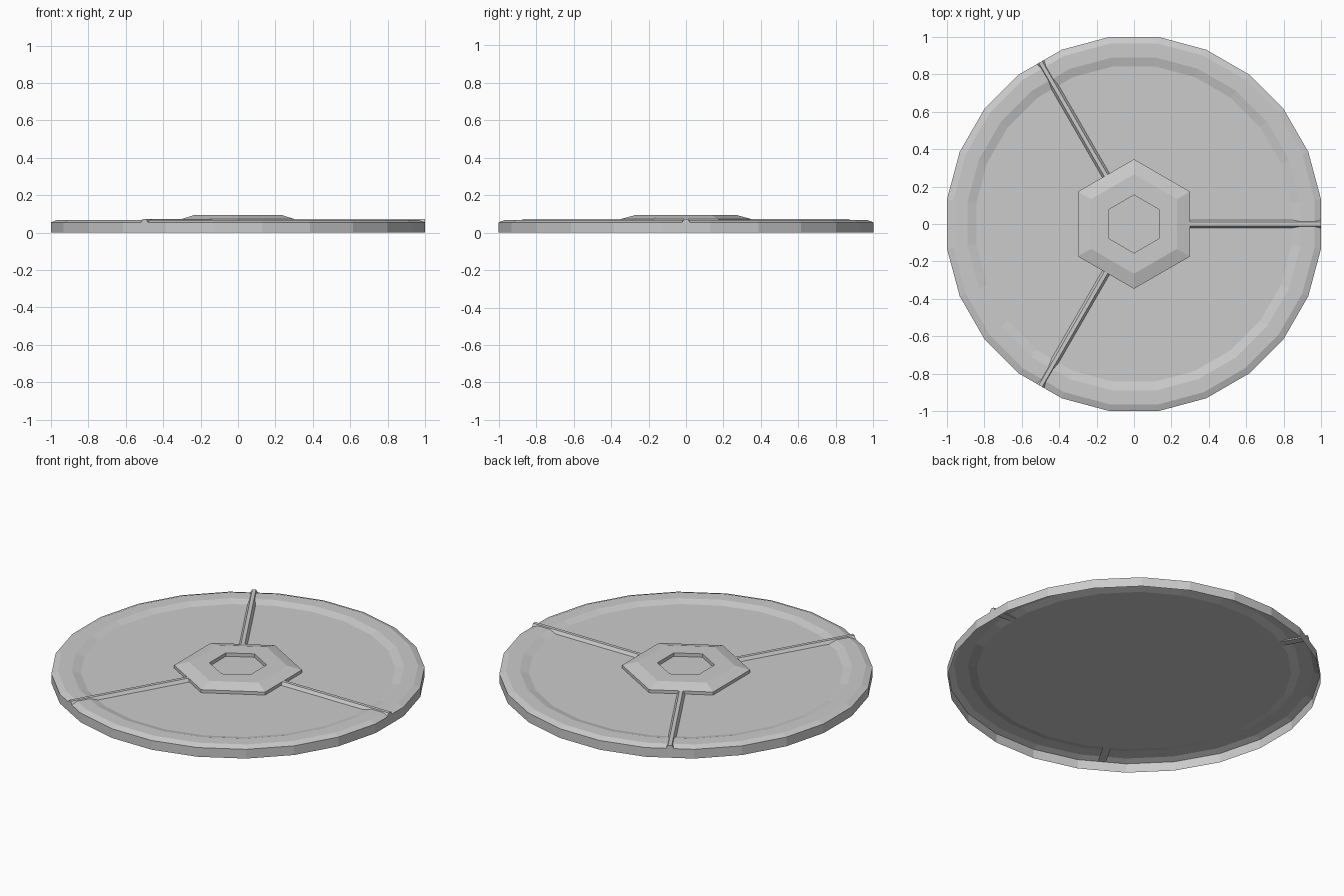
import bpy, bmesh, math

if "Cube" in bpy.data.objects:
    bpy.data.objects.remove(bpy.data.objects["Cube"])

FLOOR = 0.055   # height of the recessed plate
SPOKE_TOP = 0.073


def finish(bm, name):
    bmesh.ops.recalc_face_normals(bm, faces=bm.faces)
    me = bpy.data.meshes.new(name)
    bm.to_mesh(me)
    bm.free()
    ob = bpy.data.objects.new(name, me)
    bpy.context.collection.objects.link(ob)
    return ob


def lathe(bm, profile, sides, start, cap_first=False, cap_last=True):
    """Stack of polygon rings; profile is (distance to flat side, z)."""
    k = 1 / math.cos(math.pi / sides)
    rings = []
    for r, z in profile:
        rings.append([bm.verts.new((r * k * math.cos(start + 2 * math.pi * i / sides),
                                    r * k * math.sin(start + 2 * math.pi * i / sides), z))
                      for i in range(sides)])
    for a, b in zip(rings, rings[1:]):
        for i in range(sides):
            j = (i + 1) % sides
            bm.faces.new((a[i], a[j], b[j], b[i]))
    if cap_first:
        bm.faces.new(rings[0][::-1])
    if cap_last:
        bm.faces.new(rings[-1])


# Thin round shell, open underneath: wall, bevel, raised rim, recessed plate
bm = bmesh.new()
lathe(bm, [(1.0, 0), (1.0, FLOOR), (0.965, 0.068), (0.89, 0.068), (0.843, FLOOR)],
      24, math.radians(7.5))
disc = finish(bm, "disc_shell")
# outward is up on the plate
if disc.data.polygons[-1].normal.z < 0:
    disc.data.flip_normals()

# Hexagonal hub with bevelled edge and a shallow hexagonal pit
bm = bmesh.new()
lathe(bm, [(0.30, FLOOR), (0.30, SPOKE_TOP), (0.23, 0.095), (0.134, 0.095), (0.134, 0.0745)],
      6, math.radians(30), cap_first=True)
finish(bm, "hexagon_hub")

# Three tapered spokes from the centre out to the edge
section = [(-0.022, FLOOR), (0.022, FLOOR), (0.01, SPOKE_TOP), (-0.01, SPOKE_TOP)]
for n in range(3):
    bm = bmesh.new()
    face = bm.faces.new([bm.verts.new((0, y, z)) for y, z in section])
    ext = bmesh.ops.extrude_face_region(bm, geom=[face], use_keep_orig=True)
    bmesh.ops.translate(bm, vec=(1.0, 0, 0),
                        verts=[v for v in ext["geom"] if isinstance(v, bmesh.types.BMVert)])
    spoke = finish(bm, f"spoke_{n + 1}")
    spoke.rotation_euler.z = n * 2 * math.pi / 3
